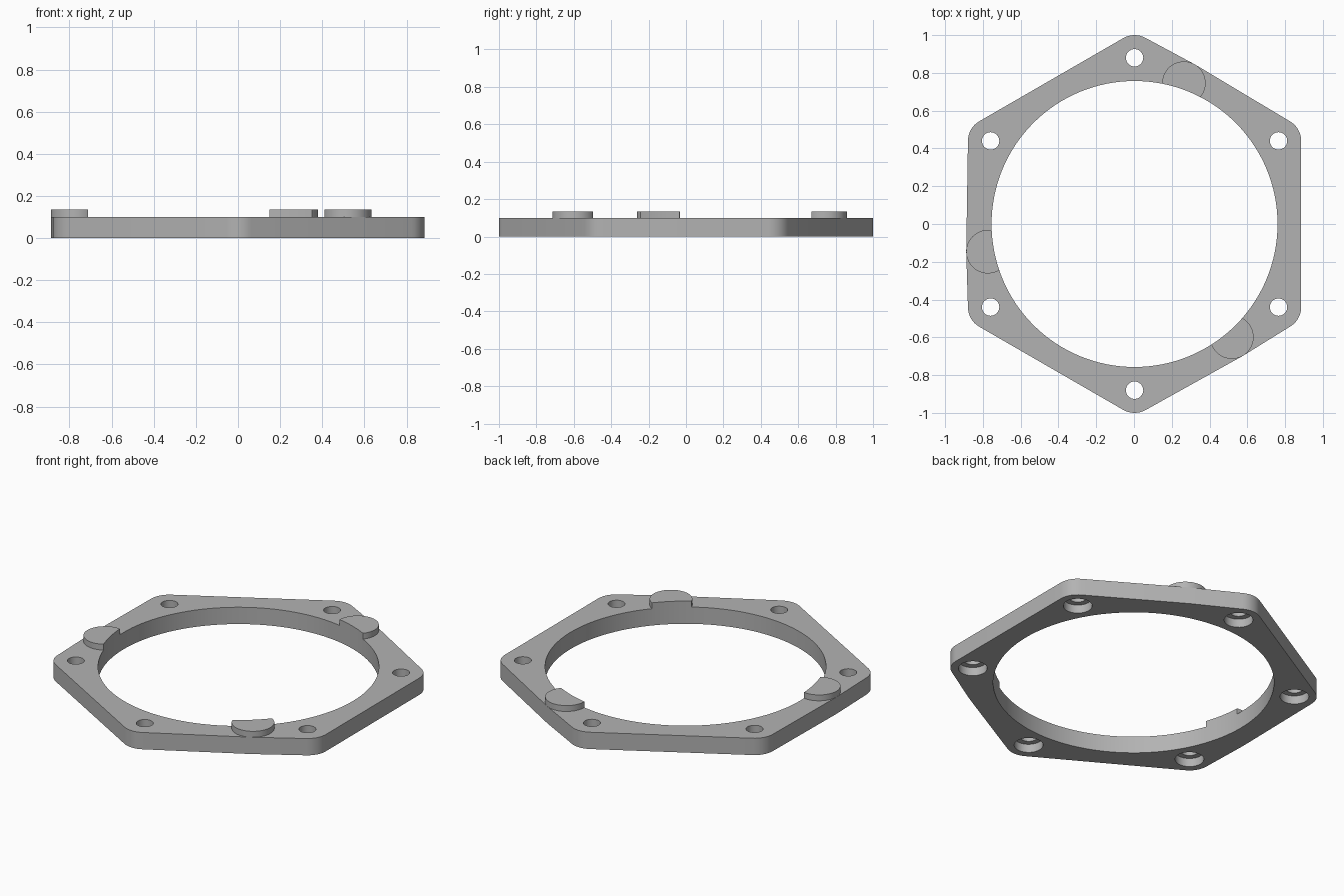
import bpy, bmesh, math
from mathutils import Vector, geometry

if "Cube" in bpy.data.objects:
    bpy.data.objects.remove(bpy.data.objects["Cube"], do_unlink=True)

CENTRE = Vector((0.003, 0.0))
OPENING_R = 0.757
BOLT_CIRCLE, CORNER_R = 0.88, 0.12
TAB_CIRCLE, TAB_R = 0.79, 0.115
PLATE_TOP, TAB_TOP = 0.1, 0.135

grey = bpy.data.materials.new("plain grey")
grey.use_nodes = True
colour = (0.45, 0.45, 0.45, 1)
grey.diffuse_color = colour
grey.node_tree.nodes["Principled BSDF"].inputs["Base Color"].default_value = colour


def polar(radius, degrees):
    a = math.radians(degrees)
    return CENTRE + Vector((math.cos(a), math.sin(a))) * radius


def circle(centre, radius, sides):
    step = 2 * math.pi / sides
    return [centre + Vector((math.cos(i * step), math.sin(i * step))) * radius
            for i in range(sides)]


def prism(name, outline, bottom, top):
    """Extrude a flat outline between two heights."""
    bm = bmesh.new()
    face = bm.faces.new([bm.verts.new((p.x, p.y, bottom)) for p in outline])
    up = bmesh.ops.extrude_face_region(bm, geom=[face])["geom"]
    bmesh.ops.translate(bm, vec=(0, 0, top - bottom),
                        verts=[v for v in up if isinstance(v, bmesh.types.BMVert)])
    bmesh.ops.recalc_face_normals(bm, faces=bm.faces)
    mesh = bpy.data.meshes.new(name)
    bm.to_mesh(mesh)
    bm.free()
    mesh.materials.append(grey)
    obj = bpy.data.objects.new(name, mesh)
    bpy.context.collection.objects.link(obj)
    return obj


def select(obj):
    bpy.ops.object.select_all(action='DESELECT')
    obj.select_set(True)
    bpy.context.view_layer.objects.active = obj


def cut(obj, outline, bottom, top):
    """Subtract a prism and discard the cutter."""
    cutter = prism("cutter", outline, bottom, top)
    cutter.hide_render = True
    mod = obj.modifiers.new("cut", 'BOOLEAN')
    mod.operation, mod.solver, mod.object = 'DIFFERENCE', 'EXACT', cutter
    select(obj)
    bpy.ops.object.modifier_apply(modifier=mod.name)
    bpy.data.objects.remove(cutter, do_unlink=True)


bolts = [polar(BOLT_CIRCLE, 30 + 60 * i) for i in range(6)]
tabs = [polar(TAB_CIRCLE, 70.7 + 120 * i) for i in range(3)]
opening = circle(CENTRE, OPENING_R, 128)

# Hexagonal plate: hull around the bolt bosses and tab discs
points = [p for c in bolts for p in circle(c, CORNER_R, 48)]
points += [p for c in tabs for p in circle(c, TAB_R, 48)]
outline = [points[i] for i in geometry.convex_hull_2d(points)]
plate = prism("hexagonal_plate", outline, 0, PLATE_TOP)
cut(plate, opening, -0.1, 0.3)

# Bolt holes with counterbores on the underside
for c in bolts:
    cut(plate, circle(c, 0.046, 32), -0.1, 0.3)
    cut(plate, circle(c, 0.078, 32), -0.1, 0.05)

# Raised tabs trimmed by the central opening
parts = [plate]
for name, c in zip(("back_tab", "right_tab", "front_tab"), tabs):
    tab = prism(name, circle(c, TAB_R, 48), PLATE_TOP, TAB_TOP)
    cut(tab, opening, -0.1, 0.3)
    parts.append(tab)

for obj in parts:
    select(obj)
    bpy.ops.object.shade_smooth_by_angle(angle=math.radians(30))
